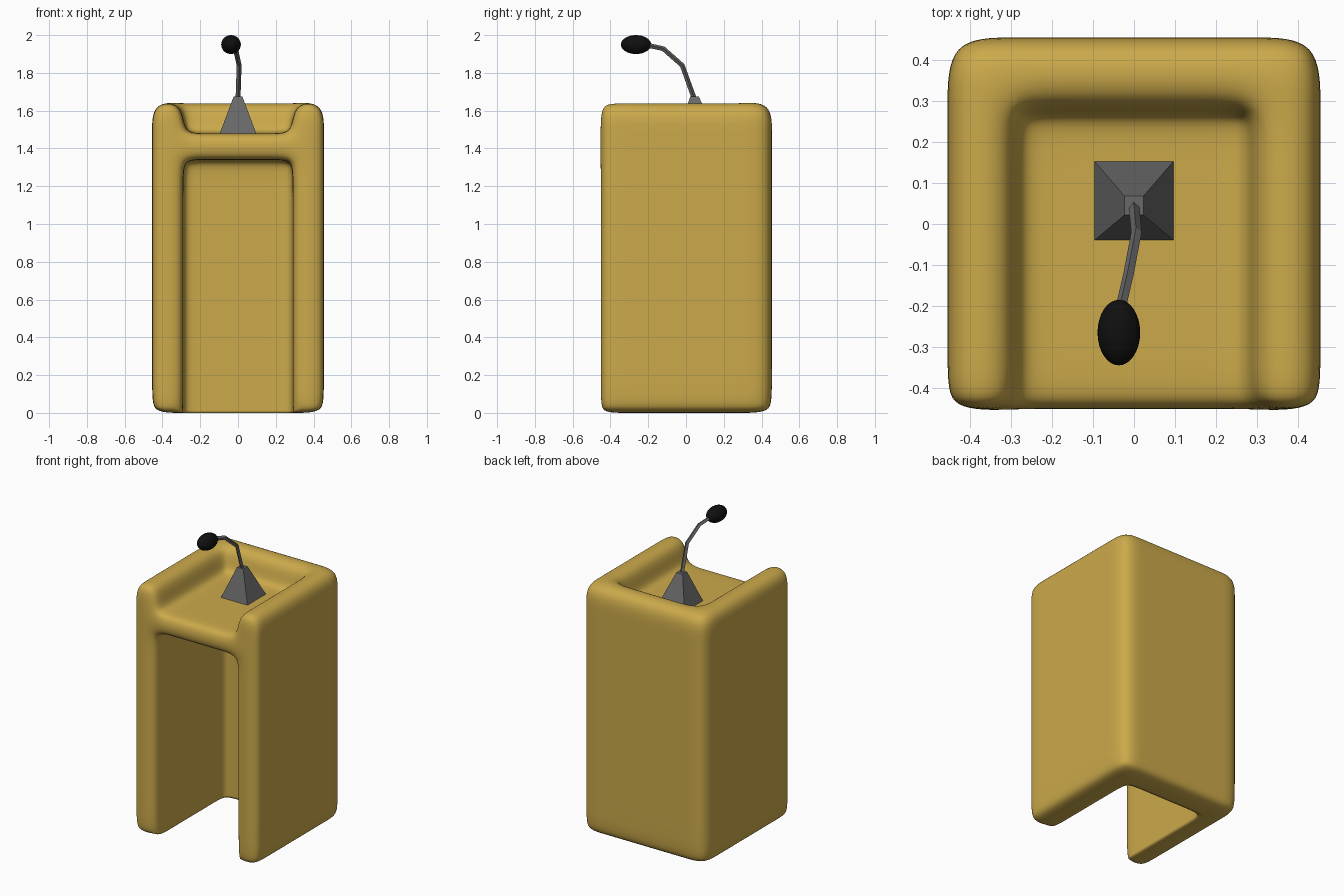
import bpy, bmesh
from itertools import product

if "Cube" in bpy.data.objects:
    bpy.data.objects.remove(bpy.data.objects["Cube"])


def paint(obj, name, color):
    mat = bpy.data.materials.get(name) or bpy.data.materials.new(name)
    mat.diffuse_color = (*color, 1)
    mat.use_nodes = True
    mat.node_tree.nodes["Principled BSDF"].inputs["Base Color"].default_value = mat.diffuse_color
    obj.data.materials.append(mat)


def mesh_object(name, bm):
    me = bpy.data.meshes.new(name)
    bm.to_mesh(me)
    bm.free()
    obj = bpy.data.objects.new(name, me)
    bpy.context.collection.objects.link(obj)
    return obj


# Lectern body: blocks with the front hollow and top tray left out, then smoothed
X = [-0.455, -0.29, -0.19, 0.19, 0.29, 0.455]
Y = [-0.455, -0.36, 0.18, 0.28, 0.455]
Z = [0, 0.1, 1.22, 1.34, 1.48, 1.645]
N = (len(X) - 1, len(Y) - 1, len(Z) - 1)


def solid(c):
    if any(v < 0 or v >= n for v, n in zip(c, N)):
        return False
    i, j, k = c
    inside = 1 <= i <= 3 and j <= 2
    return not (inside and k != 3)      # only the tray slab crosses the middle


bm = bmesh.new()
verts = {}


def corner(p):
    if p not in verts:
        verts[p] = bm.verts.new((X[p[0]], Y[p[1]], Z[p[2]]))
    return verts[p]


for c in product(*map(range, N)):
    if not solid(c):
        continue
    for axis, side in product(range(3), (0, 1)):
        other = list(c)
        other[axis] += 2 * side - 1
        if solid(other):
            continue
        u, v = (axis + 1) % 3, (axis + 2) % 3
        quad = []
        for du, dv in ((0, 0), (1, 0), (1, 1), (0, 1)):
            p = list(c)
            p[axis] += side
            p[u] += du
            p[v] += dv
            quad.append(corner(tuple(p)))
        bm.faces.new(quad if side else quad[::-1])

# Crisp inner edge at the foot of the hollow
crease = bm.edges.layers.float.new("crease_edge")
for e in bm.edges:
    a, b = (v.co for v in e.verts)
    if a.z == b.z == 0 and all(abs(p.x) < 0.3 and p.y < 0.3 for p in (a, b)):
        e[crease] = 1.0
for f in bm.faces:
    f.smooth = True
body = mesh_object("lectern_body", bm)
sub = body.modifiers.new("smooth", 'SUBSURF')
sub.levels = sub.render_levels = 3
paint(body, "ochre", (0.60, 0.40, 0.07))

# Microphone base: flat-sided tapered block
bm = bmesh.new()
bmesh.ops.create_cube(bm, size=1)
for v in bm.verts:
    top = v.co.z > 0
    half, cy, z = (0.023, 0.045, 1.675) if top else (0.098, 0.057, 1.475)
    v.co = (2 * half * v.co.x, cy + 2 * half * v.co.y, z)
base = mesh_object("microphone_base", bm)
paint(base, "dark_grey", (0.14, 0.14, 0.14))

# Bent four-sided stem
path = [(0, 0.045, 1.66), (0.006, -0.02, 1.84),
        (-0.013, -0.12, 1.928), (-0.036, -0.22, 1.95)]
cu = bpy.data.curves.new("microphone_stem", 'CURVE')
cu.dimensions = '3D'
cu.bevel_depth = 0.013
cu.bevel_resolution = 0
cu.use_fill_caps = True
sp = cu.splines.new('POLY')
sp.points.add(len(path) - 1)
for pt, co in zip(sp.points, path):
    pt.co = (*co, 1)
sp.use_smooth = False
stem = bpy.data.objects.new("microphone_stem", cu)
bpy.context.collection.objects.link(stem)
paint(stem, "dark_grey", (0.14, 0.14, 0.14))

# Microphone head: black ellipsoid
bm = bmesh.new()
bmesh.ops.create_uvsphere(bm, u_segments=32, v_segments=16, radius=1)
for f in bm.faces:
    f.smooth = True
head = mesh_object("microphone_head", bm)
head.location = (-0.037, -0.265, 1.95)
head.scale = (0.052, 0.08, 0.05)
paint(head, "black", (0.005, 0.005, 0.005))
